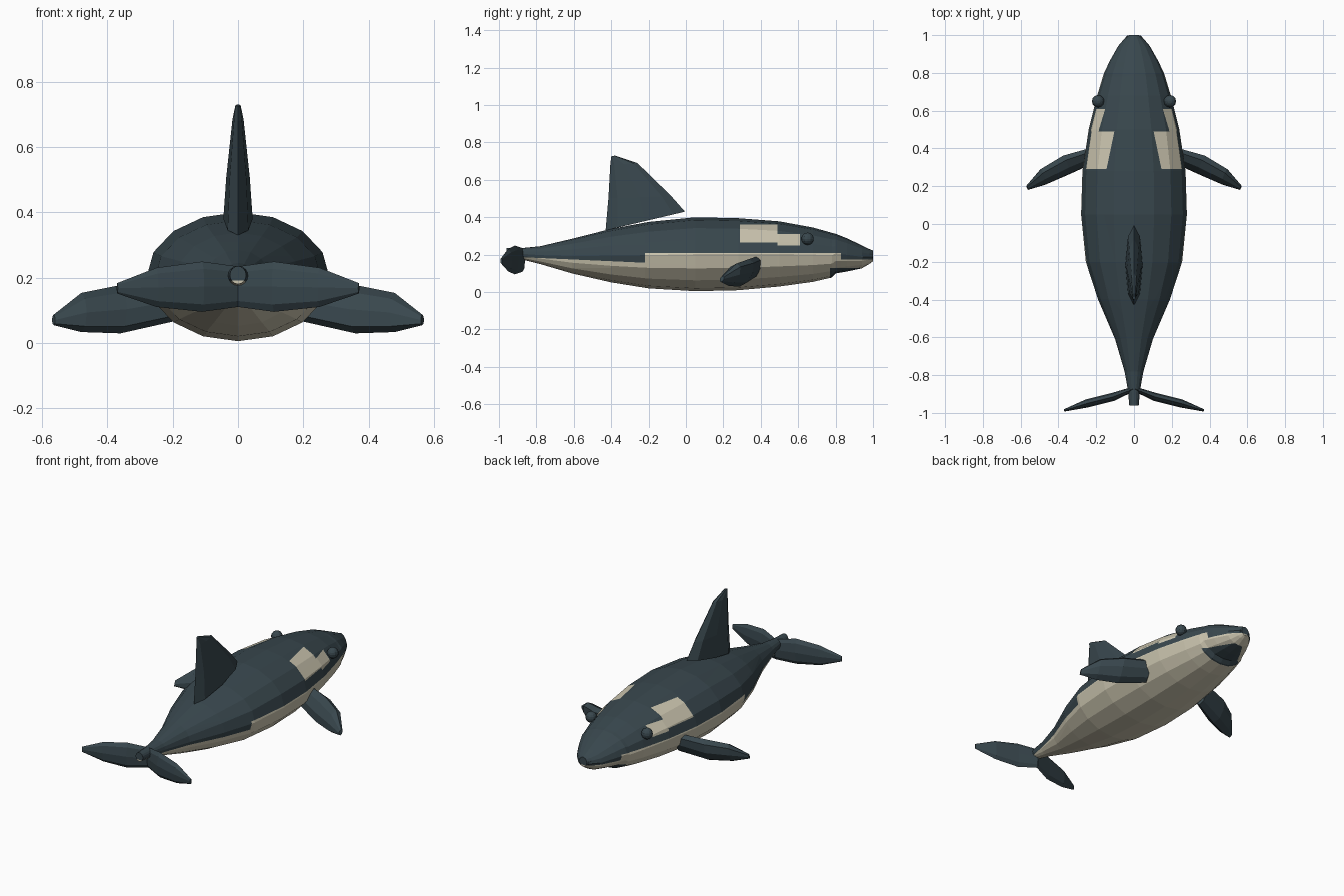
import bpy, bmesh
from math import sin, cos, pi
from mathutils import Vector

cube = bpy.data.objects.get("Cube")
if cube:
    bpy.data.objects.remove(cube, do_unlink=True)


def material(name, rgb):
    m = bpy.data.materials.new(name)
    m.use_nodes = True
    m.diffuse_color = (*rgb, 1)
    bsdf = next(n for n in m.node_tree.nodes if n.type == 'BSDF_PRINCIPLED')
    bsdf.inputs["Base Color"].default_value = (*rgb, 1)
    bsdf.inputs["Roughness"].default_value = 0.7
    return m


SLATE = material("slate", (0.04, 0.063, 0.075))
CREAM = material("cream", (0.6, 0.56, 0.43))


def loft(sections, sides):
    """Skin elliptical sections given as (centre, half axis a, half axis b)."""
    bm = bmesh.new()
    rings = []
    for c, a, b in sections:
        angles = [2 * pi * i / sides for i in range(sides)]
        rings.append([bm.verts.new(Vector(c) + Vector(a) * cos(t) + Vector(b) * sin(t))
                      for t in angles])
    for r, s in zip(rings, rings[1:]):
        for i in range(sides):
            j = (i + 1) % sides
            bm.faces.new((r[i], r[j], s[j], s[i]))
    bm.faces.new(rings[0])
    bm.faces.new(rings[-1])
    bmesh.ops.recalc_face_normals(bm, faces=bm.faces)
    return bm


def finish(bm, name, *mats):
    me = bpy.data.meshes.new(name)
    bm.to_mesh(me)
    bm.free()
    ob = bpy.data.objects.new(name, me)
    bpy.context.collection.objects.link(ob)
    for m in mats:
        me.materials.append(m)
    return ob


# Body: y, half width, top, bottom
stations = [
    (-0.96, 0.025, 0.235, 0.18), (-0.88, 0.032, 0.235, 0.175), (-0.78, 0.05, 0.245, 0.15),
    (-0.61, 0.1, 0.285, 0.1), (-0.4, 0.19, 0.338, 0.052), (-0.2, 0.255, 0.375, 0.02),
    (0.05, 0.28, 0.4, 0.005), (0.28, 0.273, 0.395, 0.01), (0.5, 0.24, 0.378, 0.03),
    (0.68, 0.195, 0.345, 0.055), (0.78, 0.165, 0.317, 0.078), (0.8, 0.158, 0.312, 0.1),
    (0.86, 0.13, 0.288, 0.11), (0.94, 0.085, 0.25, 0.127), (0.98, 0.05, 0.23, 0.15),
    (1.0, 0.025, 0.222, 0.165)]
body = loft([((0, y, (t + b) / 2), (w, 0, 0), (0, 0, (t - b) / 2))
             for y, w, t, b in stations], 16)

# Cut the body along the borders of its markings
cuts = [((0, 0, z), (0, 0, 1)) for z in (0.13, 0.175, 0.21, 0.25, 0.265, 0.31, 0.36)]
cuts += [((0, y, 0), (0, 1, 0)) for y in (-0.22, 0.29, 0.49, 0.61, 0.77, 0.83, 0.94)]
cuts.append(((0, -0.22, 0.157), (0, 0.045, 1)))
for point, normal in cuts:
    bmesh.ops.bisect_plane(body, geom=body.verts[:] + body.edges[:] + body.faces[:],
                           plane_co=point, plane_no=normal)


def is_cream(c):
    if 0.29 < c.y < 0.49 and 0.265 < c.z < 0.36:
        return True
    if 0.49 < c.y < 0.61 and 0.25 < c.z < 0.31:
        return True
    if 0.77 < c.y < 0.94 and c.z < 0.13:      # dark chin
        return False
    if c.y > 0.83:
        return c.z < 0.175
    if c.y > -0.22:
        return c.z < 0.21
    return c.z < 0.157 - 0.045 * (c.y + 0.22)


for f in body.faces:
    f.material_index = int(is_cream(f.calc_center_median()))
finish(body, "body", SLATE, CREAM)

# Upper lip rim
lip = loft([((x, y, 0.188), (0, 0.012, 0), (0, 0, 0.013))
            for x, y in ((-0.125, 0.85), (-0.08, 0.935), (-0.035, 0.987),
                         (0.035, 0.987), (0.08, 0.935), (0.125, 0.85))], 6)
finish(lip, "upper_lip", SLATE)

# Dorsal fin: rear point, front point, half thickness
fin = []
for rear, front, w in (((-0.43, 0.33), (-0.005, 0.43), 0.045),
                       ((-0.415, 0.5), (-0.08, 0.515), 0.036),
                       ((-0.405, 0.68), (-0.26, 0.69), 0.017),
                       ((-0.4, 0.725), (-0.38, 0.73), 0.008)):
    r, f = Vector((0, *rear)), Vector((0, *front))
    fin.append(((r + f) / 2, (f - r) / 2, (w, 0, 0)))
finish(loft(fin, 8), "dorsal_fin", SLATE)

# Paired parts: centre, half height, half thickness, with the sweep of the thin axis
flipper = [((0.2, 0.37, 0.13), 0.065, 0.035), ((0.36, 0.312, 0.103), 0.074, 0.05),
           ((0.48, 0.25, 0.093), 0.06, 0.042), ((0.565, 0.192, 0.07), 0.016, 0.012)]
fluke = [((0, -0.872, 0.172), 0.062, 0.012), ((0.11, -0.915, 0.172), 0.077, 0.022),
         ((0.25, -0.95, 0.17), 0.06, 0.022), ((0.37, -0.987, 0.167), 0.016, 0.006)]
for side, s in (("left", 1), ("right", -1)):
    for name, data, sweep in (("flipper", flipper, Vector((0.4, 0.9, 0))),
                              ("fluke", fluke, Vector((0.3, 0.95, 0)))):
        thin = Vector((sweep.x * s, sweep.y, 0))
        tilt = Vector((0, 0.35 if name == "flipper" else 0, 1))
        sections = [((c[0] * s, c[1], c[2]), tilt * h, thin * t) for c, h, t in data]
        finish(loft(sections, 8), f"{side}_{name}", SLATE)
    eye = bmesh.new()
    bmesh.ops.create_uvsphere(eye, u_segments=12, v_segments=8, radius=0.033)
    finish(eye, f"{side}_eye", SLATE).location = (0.19 * s, 0.65, 0.285)
